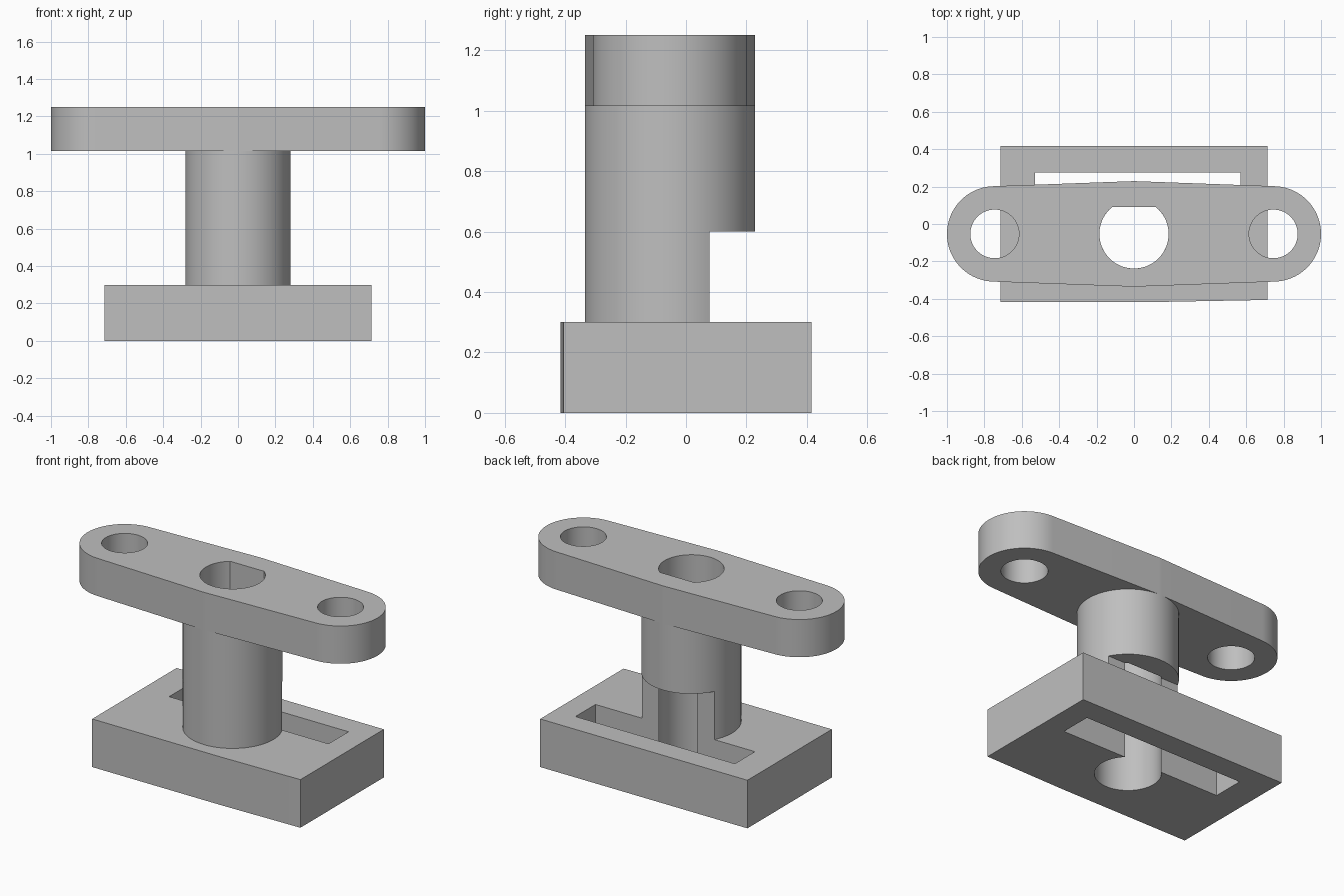
import bpy, bmesh
from math import sin, cos, asin, acos, pi, radians

if "Cube" in bpy.data.objects:
    bpy.data.objects.remove(bpy.data.objects["Cube"])

AXIS_Y = -0.053          # centre line of column and holes
COLUMN_R, BORE_R = 0.282, 0.185
END_X, END_R, BOLT_R = 0.745, 0.255, 0.13
CUT_Y, FLAT_Y = 0.078, 0.09
BASE_TOP, CUT_TOP, PLATE_BOTTOM, TOP = 0.30, 0.60, 1.015, 1.25

grey = bpy.data.materials.new("light grey")
grey.use_nodes = True
colour = (0.52, 0.52, 0.52, 1)
grey.diffuse_color = colour
grey.node_tree.nodes["Principled BSDF"].inputs["Base Color"].default_value = colour


def arc(x, r, start, end, steps=64):
    return [(x + r * cos(start + (end - start) * i / steps),
             AXIS_Y + r * sin(start + (end - start) * i / steps))
            for i in range(steps + 1)]


def circle(x, r):
    return arc(x, r, 0, 2 * pi, 96)[:-1]


def clipped_arc(r, y):
    """Circle about the axis with everything behind y removed."""
    a = asin((y - AXIS_Y) / r)
    return arc(0, r, a, -pi - a, 80)


def prism(name, loops, z0, z1):
    """Extrude an outline with holes between two heights."""
    bm = bmesh.new()
    for loop in loops:
        verts = [bm.verts.new((x, y, z0)) for x, y in loop]
        for i, v in enumerate(verts):
            bm.edges.new((verts[i - 1], v))
    bmesh.ops.triangle_fill(bm, edges=bm.edges[:], use_beauty=True)
    new = bmesh.ops.extrude_face_region(bm, geom=bm.faces[:], use_keep_orig=True)
    top = [g for g in new["geom"] if isinstance(g, bmesh.types.BMVert)]
    bmesh.ops.translate(bm, verts=top, vec=(0, 0, z1 - z0))
    bmesh.ops.recalc_face_normals(bm, faces=bm.faces[:])
    mesh = bpy.data.meshes.new(name)
    bm.to_mesh(mesh)
    bm.free()
    mesh.materials.append(grey)
    obj = bpy.data.objects.new(name, mesh)
    bpy.context.collection.objects.link(obj)
    bpy.ops.object.select_all(action='DESELECT')
    obj.select_set(True)
    bpy.context.view_layer.objects.active = obj
    bpy.ops.object.shade_smooth_by_angle(angle=radians(20))
    return obj


# Base block with the bore opening into a long slot
block = [(-0.715, -0.416), (0.17, -0.416), (0.715, -0.406),
         (0.715, 0.416), (-0.715, 0.416)]
slot = [(-0.53, CUT_Y), (-0.53, 0.275), (0.57, 0.275), (0.57, CUT_Y)]
prism("base", [block, slot + clipped_arc(BORE_R, CUT_Y)], 0, BASE_TOP)

# Column, cut open at the back of its lower part
open_ring = clipped_arc(COLUMN_R, CUT_Y) + clipped_arc(BORE_R, CUT_Y)[::-1]
prism("lower_column", [open_ring], BASE_TOP, CUT_TOP)
flat_bore = clipped_arc(BORE_R, FLAT_Y)
prism("upper_column", [circle(0, COLUMN_R), flat_bore], CUT_TOP, PLATE_BOTTOM)

# Flange plate: rounded ends tangent to the column, with two bolt holes
t = acos((COLUMN_R - END_R) / END_X)
outline = (arc(END_X, END_R, -t, t) + arc(0, COLUMN_R, t, pi - t, 4)
           + arc(-END_X, END_R, pi - t, pi + t)
           + arc(0, COLUMN_R, pi + t, 2 * pi - t, 4))
prism("flange_plate", [outline, flat_bore, circle(END_X, BOLT_R),
                       circle(-END_X, BOLT_R)], PLATE_BOTTOM, TOP)
